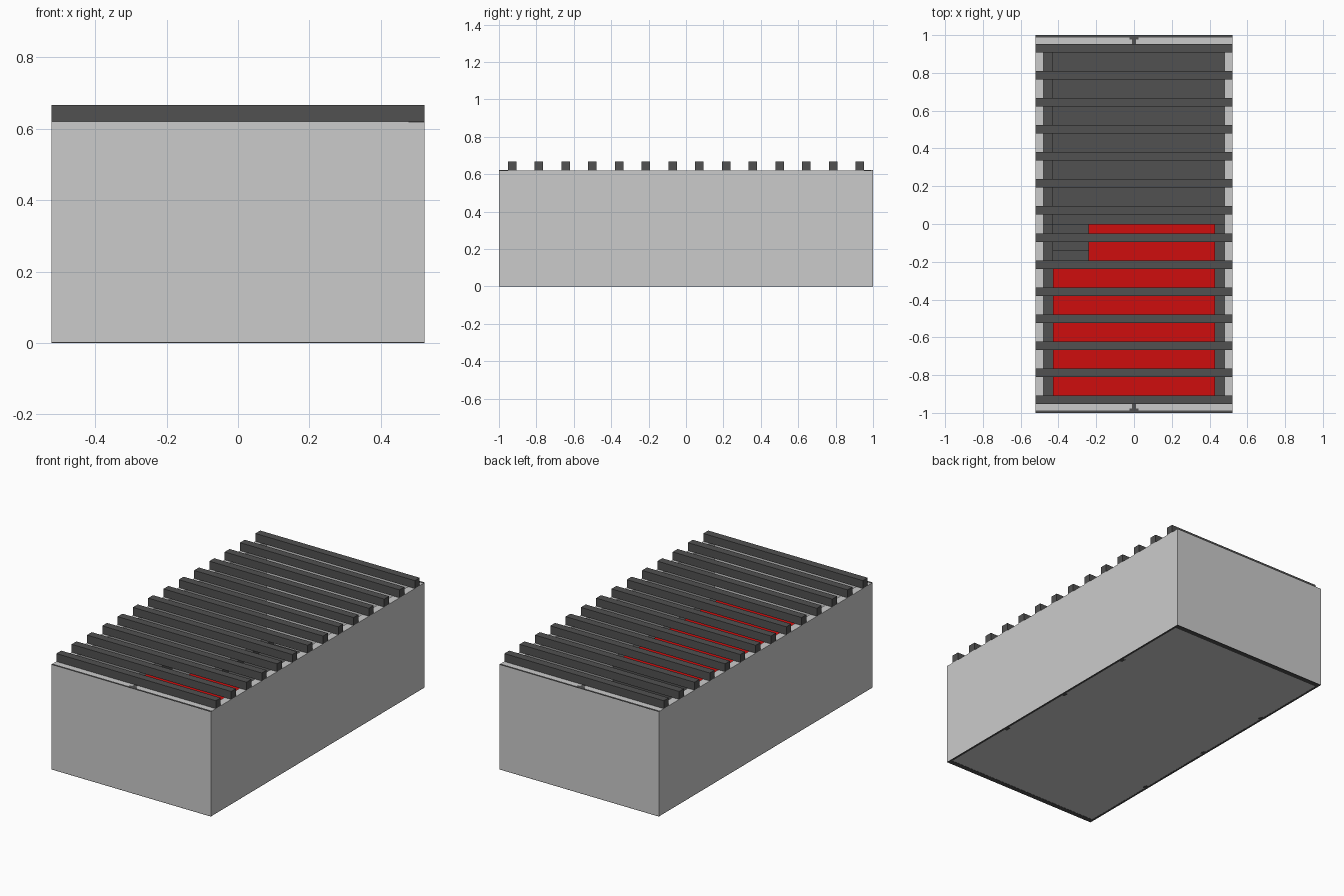
import bpy

if "Cube" in bpy.data.objects:
    bpy.data.objects.remove(bpy.data.objects["Cube"])


def material(name, rgb):
    m = bpy.data.materials.new(name)
    m.diffuse_color = (*rgb, 1)
    m.use_nodes = True
    m.node_tree.nodes["Principled BSDF"].inputs["Base Color"].default_value = m.diffuse_color
    return m


LIGHT = material("light_grey", (0.6, 0.6, 0.6))
DARK = material("dark_grey", (0.083, 0.083, 0.083))
RED = material("red", (0.62, 0.004, 0.004))


def box(name, x, y, z, mat):
    """Box from (min, max) ranges on each axis."""
    vs = [(a, b, c) for a in x for b in y for c in z]
    fs = [(0, 1, 3, 2), (4, 6, 7, 5), (0, 4, 5, 1),
          (2, 3, 7, 6), (0, 2, 6, 4), (1, 5, 7, 3)]
    me = bpy.data.meshes.new(name)
    me.from_pydata(vs, [], fs)
    me.materials.append(mat)
    ob = bpy.data.objects.new(name, me)
    bpy.context.collection.objects.link(ob)
    return ob


def span(s, a, b):
    return tuple(sorted((s * a, s * b)))


W, L, H = 0.522, 1.0, 0.62      # half width, half length, wall height
IX, IY = 0.478, 0.95            # inner wall faces
BASE = 0.003

# Walls, with dark trim on the end edges and post heads in the wall tops
for s, side, end in ((-1, "left", "front"), (1, "right", "back")):
    box(side + "_wall", span(s, IX, W), (-L, L), (BASE, H), LIGHT)
    box(end + "_wall", (-IX, IX), span(s, IY, L), (BASE, H), LIGHT)
    box(end + "_top_trim", (-W, W), span(s, 0.988, L), (H - 0.002, H + 0.001), DARK)
    box(end + "_post_flange", (-0.024, 0.024), span(s, 0.976, 0.988), (H - 0.002, H + 0.001), DARK)
    box(end + "_post_web", (-0.01, 0.01), span(s, IY, 0.976), (H - 0.002, H + 0.001), DARK)
    # Dark frame under the base
    box(side + "_base_trim", span(s, 0.51, W), (-L, L), (0, BASE), DARK)
    box(end + "_base_trim", (-0.51, 0.51), span(s, 0.97, L), (0, BASE), DARK)
    for y in (-0.5, 0, 0.5):
        box(side + "_base_tab", span(s, 0.495, 0.51), (y - 0.015, y + 0.015), (0, BASE), DARK)

# Floor
box("underside", (-0.51, 0.51), (-0.97, 0.97), (0.001, 0.006), LIGHT)
box("floor", (-IX, IX), (-IY, IY), (0.006, 0.02), DARK)
box("left_kerb", (-IX, -0.43), (0, IY), (0.02, 0.05), DARK)

# Raised platform with a stair notch at its back left
T = 0.29
box("platform", (-IX, IX), (-IY, -0.2), (0.02, T), DARK)
box("platform_right", (-0.24, IX), (-0.2, 0), (0.02, T), DARK)
box("platform_left", (-IX, -0.43), (-0.2, 0), (0.02, T), DARK)
box("red_carpet", (-0.43, 0.43), (-0.91, -0.2), (T, T + 0.008), RED)
box("red_carpet_landing", (-0.24, 0.43), (-0.2, 0), (T, T + 0.008), RED)

# Stairs
for i in range(3):
    box("step", (-0.43, -0.24), (-0.2, -0.07 * i), (0.02, 0.02 + 0.0675 * (i + 1)), DARK)

# Roof beams
for i in range(14):
    y = -0.93 + i * 1.86 / 13
    box("roof_beam", (-W, W), (y - 0.0225, y + 0.0225), (H, 0.667), DARK)
